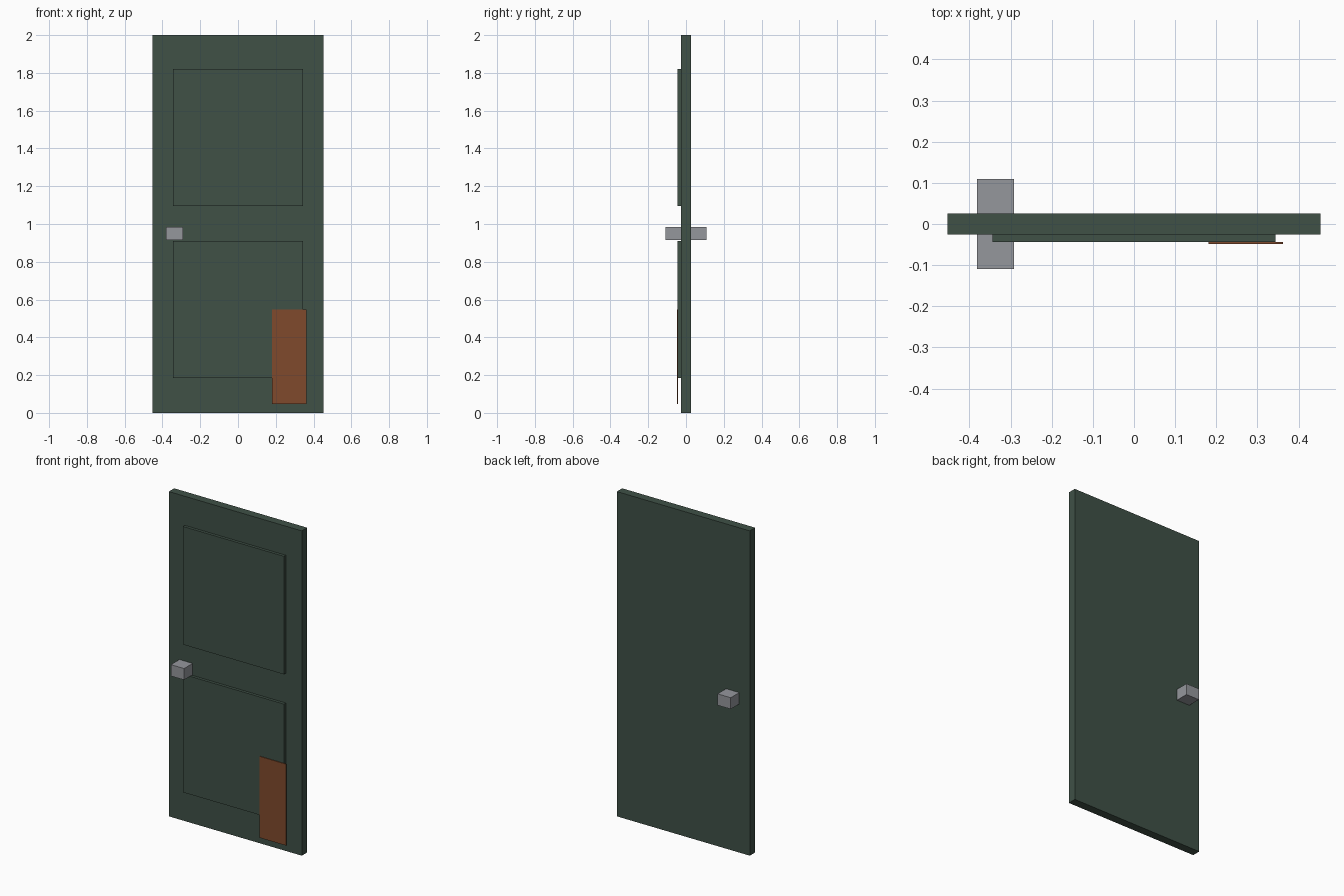
import bpy

if "Cube" in bpy.data.objects:
    bpy.data.objects.remove(bpy.data.objects["Cube"])


def material(name, rgb):
    m = bpy.data.materials.new(name)
    m.diffuse_color = (*rgb, 1.0)
    m.use_nodes = True
    m.node_tree.nodes["Principled BSDF"].inputs["Base Color"].default_value = m.diffuse_color
    return m


green = material("dark_green_paint", (0.050, 0.082, 0.062))
rust = material("rust_brown", (0.216, 0.068, 0.025))
grey = material("grey_metal", (0.30, 0.31, 0.335))


def box(name, x, y, z, mat):
    """Box spanning the given (low, high) ranges."""
    bpy.ops.mesh.primitive_cube_add(size=1)
    ob = bpy.context.object
    ob.name = name
    ob.location = [(a + b) / 2 for a, b in (x, y, z)]
    ob.scale = [b - a for a, b in (x, y, z)]
    bpy.ops.object.transform_apply(location=True, rotation=False, scale=True)
    ob.data.materials.append(mat)
    return ob


# Door slab
box("door_slab", (-0.453, 0.453), (-0.026, 0.026), (0, 2), green)

# Raised front panels
for name, low in (("lower_panel", 0.184), ("upper_panel", 1.094)):
    box(name, (-0.344, 0.344), (-0.044, -0.026), (low, low + 0.727), green)

# Knob running through the slab to both sides
box("door_knob", (-0.381, -0.291), (-0.109, 0.109), (0.915, 0.985), grey)

# Thin patch fixed over the lower corner
box("corner_patch", (0.181, 0.362), (-0.048, -0.0435), (0.046, 0.547), rust)
